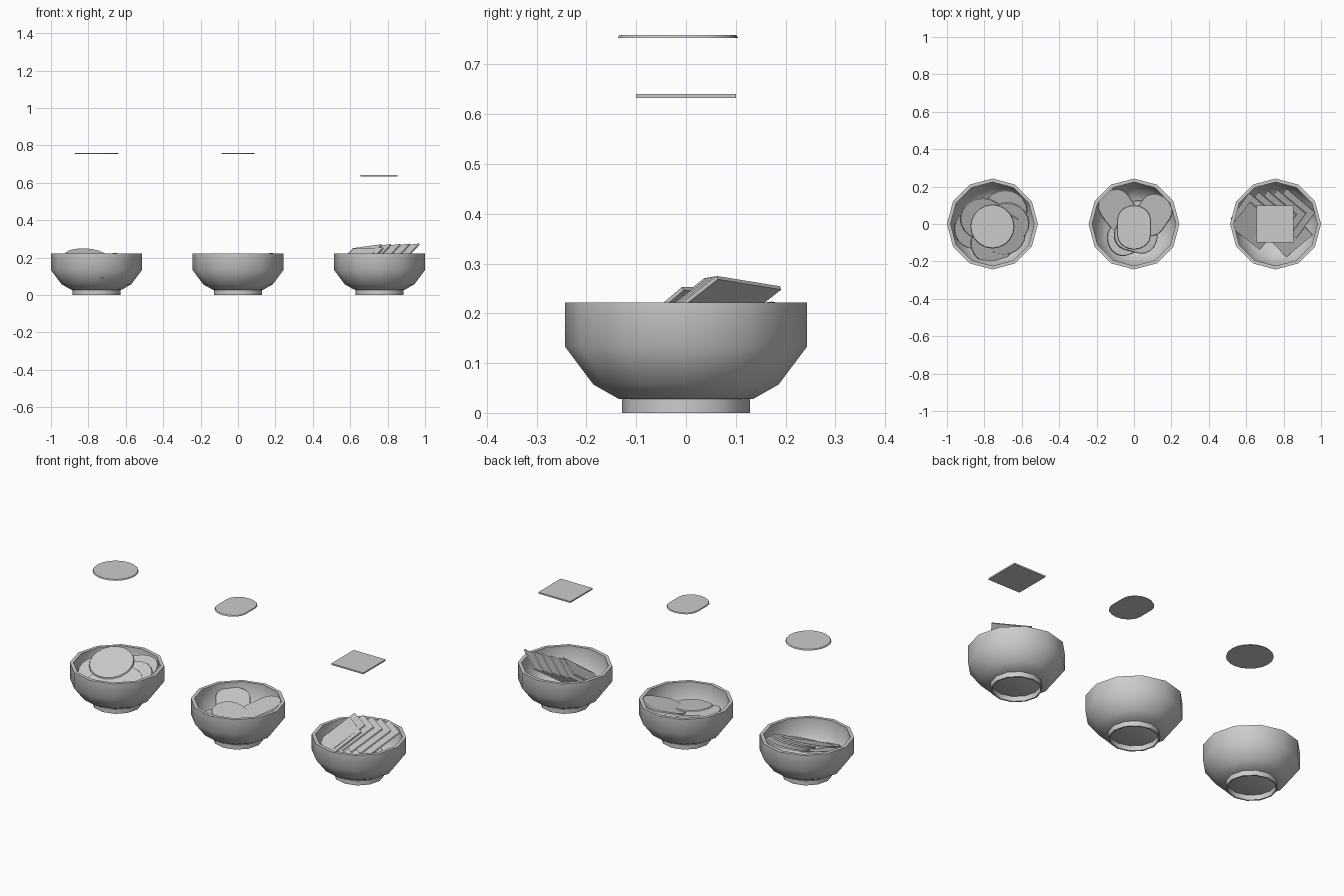
import bpy, bmesh
from math import radians, cos, sin, pi
from mathutils import Matrix, Vector

if "Cube" in bpy.data.objects:
    bpy.data.objects.remove(bpy.data.objects["Cube"])

BOWL_X = 0.757
SIDES = 12


def finish(name, bm, angle=40):
    bmesh.ops.remove_doubles(bm, verts=bm.verts, dist=1e-5)
    bmesh.ops.recalc_face_normals(bm, faces=bm.faces)
    me = bpy.data.meshes.new(name)
    bm.to_mesh(me)
    bm.free()
    ob = bpy.data.objects.new(name, me)
    bpy.context.collection.objects.link(ob)
    bpy.ops.object.select_all(action='DESELECT')
    ob.select_set(True)
    bpy.context.view_layer.objects.active = ob
    bpy.ops.object.shade_smooth_by_angle(angle=radians(angle))
    return ob


def lathe(name, profile, x, closed=False):
    bm = bmesh.new()
    vs = [bm.verts.new((r, 0, z)) for r, z in profile]
    pairs = list(zip(vs, vs[1:])) + ([(vs[-1], vs[0])] if closed else [])
    es = [bm.edges.new(p) for p in pairs]
    bmesh.ops.spin(bm, geom=vs + es, cent=(0, 0, 0), axis=(0, 0, 1),
                   angle=2 * pi, steps=SIDES)
    bmesh.ops.translate(bm, verts=bm.verts, vec=(x, 0, 0))
    return finish(name, bm)


# Outlines of the three snack shapes
ROUND = [(0.118 * cos(2 * pi * i / 20), 0.118 * sin(2 * pi * i / 20)) for i in range(20)]
SQUARE = [(0.1, 0.1), (-0.1, 0.1), (-0.1, -0.1), (0.1, -0.1)]
OVAL = [(0.09 * cos(a), 0.09 * sin(a) * 0.85 + s * 0.043)
        for s, start in ((1, 0), (-1, pi))
        for a in [start + pi * i / 8 for i in range(9)]]


def chip(name, outline, center, high=0, tilt=0, spin=0, thick=0.007):
    """Thin slab whose side facing the 'high' direction is raised by 'tilt' degrees."""
    bm = bmesh.new()
    inset = 1.0 if len(outline) == 4 else 0.97
    low = [bm.verts.new((x, y, -thick / 2)) for x, y in outline]
    top = [bm.verts.new((x * inset, y * inset, thick / 2)) for x, y in outline]
    n = len(outline)
    bm.faces.new(low[::-1])
    bm.faces.new(top)
    for i in range(n):
        j = (i + 1) % n
        bm.faces.new((low[i], low[j], top[j], top[i]))
    m = (Matrix.Translation(Vector(center))
         @ Matrix.Rotation(radians(high), 4, 'Z')
         @ Matrix.Rotation(radians(-tilt), 4, 'Y')
         @ Matrix.Rotation(radians(spin - high), 4, 'Z'))
    bm.transform(m)
    return finish(name, bm, 35)


# Bowls with hollow foot rings
BOWL = [(0, 0.026), (0.135, 0.028), (0.186, 0.057), (0.243, 0.133), (0.243, 0.222),
        (0.224, 0.222), (0.224, 0.139), (0.174, 0.073), (0.125, 0.046), (0, 0.044)]
FOOT = [(0.129, 0.03), (0.129, 0), (0.121, 0), (0.121, 0.03)]
for label, x in (("left", -BOWL_X), ("middle", 0), ("right", BOWL_X)):
    lathe(label + "_bowl", BOWL, x)
    lathe(label + "_bowl_foot", FOOT, x, closed=True)

# Single snacks floating above the bowls
chip("floating_round_chip", ROUND, (-BOWL_X, -0.013, 0.756), thick=0.006)
chip("floating_oval_chip", OVAL, (0, -0.018, 0.756), thick=0.006)
chip("floating_square_cracker", SQUARE, (BOWL_X - 0.003, 0, 0.637), thick=0.008)

# Round chips: x, y, z, high direction, tilt
for i, (x, y, z, h, t) in enumerate((
        (-0.055, 0.03, 0.205, 100, 21), (-0.09, -0.02, 0.155, 130, 20),
        (0.07, 0.07, 0.185, 75, 18), (0.08, 0.005, 0.17, 80, 22),
        (0.06, -0.055, 0.155, 95, 22), (0.0, -0.1, 0.135, 110, 20))):
    chip(f"round_chip_{i + 1}", ROUND, (x - BOWL_X, y, z), h, t)

# Oval chips: x, y, z, high direction, tilt, spin
for i, (x, y, z, h, t, s) in enumerate((
        (-0.085, 0.075, 0.16, 125, 14, 35), (0.1, 0.05, 0.185, 40, 18, -35),
        (0.01, -0.06, 0.165, 150, 10, 75), (-0.03, -0.07, 0.125, 200, 14, 110),
        (0.03, 0.01, 0.10, 30, 8, 20))):
    chip(f"oval_chip_{i + 1}", OVAL, (x, y, z), h, t, s)

# Square crackers leaning in a row
for i in range(5):
    chip(f"row_cracker_{i + 1}", SQUARE,
         (BOWL_X + 0.086 - 0.05 * i, 0.058 - 0.006 * i, 0.208 - 0.001 * i), 41, 33, 52, 0.008)
# Loose crackers beside the row
chip("loose_cracker_left", SQUARE, (BOWL_X - 0.11, -0.01, 0.192), 50, 34, 52, 0.008)
chip("loose_cracker_right", SQUARE, (BOWL_X + 0.06, -0.045, 0.145), 60, 25, 42, 0.008)
